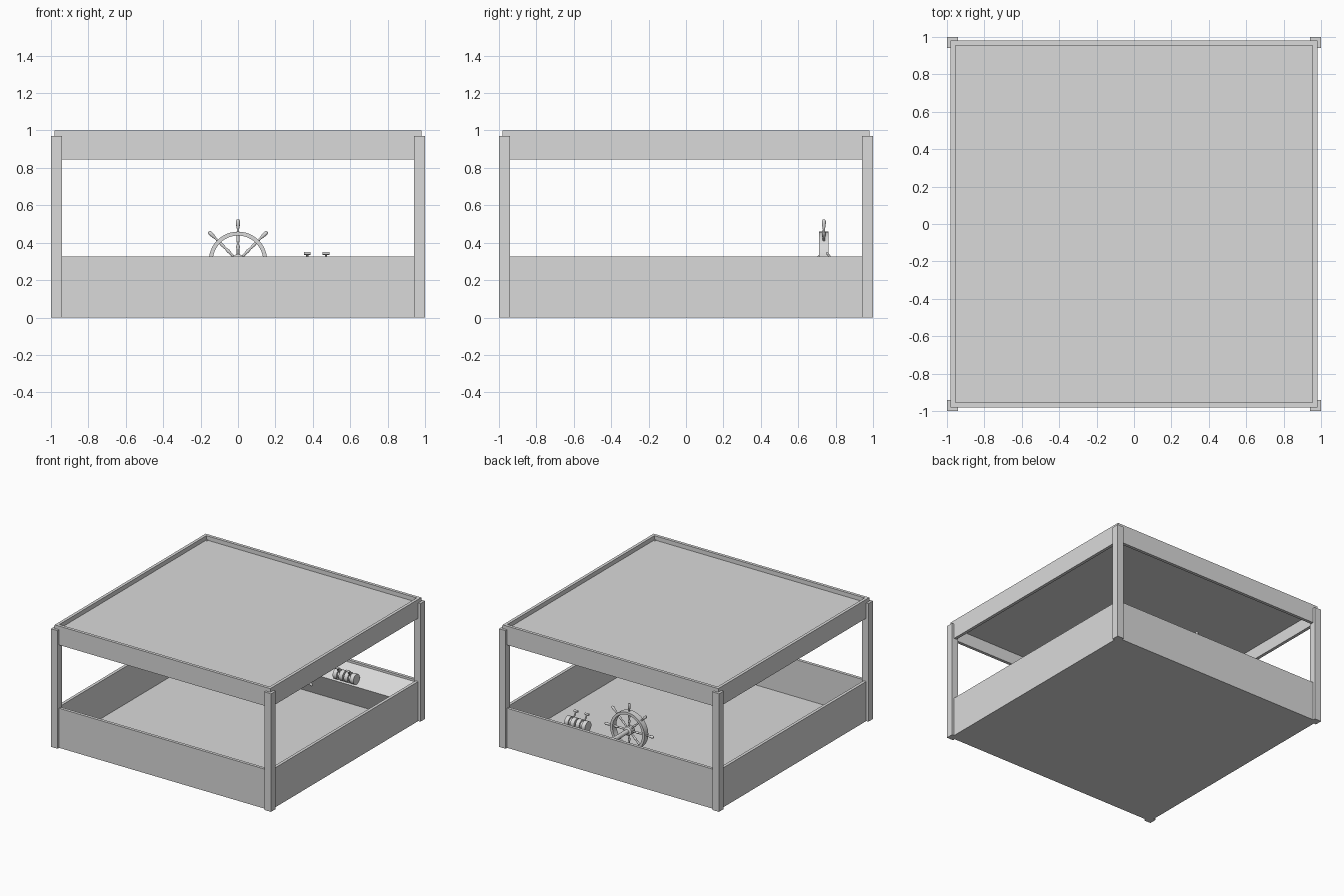
import bpy, bmesh, math
from mathutils import Matrix, Vector

if "Cube" in bpy.data.objects:
    bpy.data.objects.remove(bpy.data.objects["Cube"])

grey = bpy.data.materials.new("light_grey")
grey.diffuse_color = (0.7, 0.7, 0.7, 1)
grey.use_nodes = True
grey.node_tree.nodes["Principled BSDF"].inputs["Base Color"].default_value = grey.diffuse_color


def finish(name, bm, smooth=False):
    bmesh.ops.recalc_face_normals(bm, faces=bm.faces)
    me = bpy.data.meshes.new(name)
    bm.to_mesh(me)
    bm.free()
    me.materials.append(grey)
    ob = bpy.data.objects.new(name, me)
    bpy.context.collection.objects.link(ob)
    if smooth:
        bpy.context.view_layer.objects.active = ob
        ob.select_set(True)
        bpy.ops.object.shade_smooth_by_angle(angle=math.radians(40))
        ob.select_set(False)
    return ob


def add_box(bm, lo, hi):
    lo, hi = Vector(lo), Vector(hi)
    m = Matrix.Translation((lo + hi) / 2) @ Matrix.Diagonal((*(hi - lo), 1))
    bmesh.ops.create_cube(bm, size=1, matrix=m)


def box(name, lo, hi):
    bm = bmesh.new()
    add_box(bm, lo, hi)
    return finish(name, bm)


def add_lathe(bm, profile, origin, axis, n=16, closed=False):
    """Revolve (radius, height) points around an axis through origin."""
    m = Matrix.Translation(origin) @ Vector(axis).to_track_quat('Z', 'Y').to_matrix().to_4x4()
    rings = [[bm.verts.new(m @ Vector((r * math.cos(2 * math.pi * i / n),
                                       r * math.sin(2 * math.pi * i / n), h)))
              for i in range(n)] for r, h in profile]
    pairs = list(zip(rings, rings[1:]))
    if closed:
        pairs.append((rings[-1], rings[0]))
    else:
        bm.faces.new(rings[0])
        bm.faces.new(rings[-1])
    for a, b in pairs:
        for i in range(n):
            j = (i + 1) % n
            bm.faces.new((a[i], a[j], b[j], b[i]))


def frame(name, outer, inner, z0, z1):
    """Square ring of four wall strips."""
    bm = bmesh.new()
    rings = []
    for s, z in ((outer, z0), (outer, z1), (inner, z1), (inner, z0)):
        rings.append([bm.verts.new((x * s, y * s, z))
                      for x, y in ((-1, -1), (1, -1), (1, 1), (-1, 1))])
    for k in range(4):
        a, b = rings[k], rings[(k + 1) % 4]
        for i in range(4):
            j = (i + 1) % 4
            bm.faces.new((a[i], a[j], b[j], b[i]))
    return finish(name, bm)


# Cabin shell: floor, low walls, roof band and recessed roof
box("floor", (-.97, -.97, 0), (.97, .97, .02))
frame("lower_walls", .98, .955, 0, .325)
frame("roof_band", .98, .955, .845, 1.0)
box("roof_panel", (-.96, -.96, .945), (.96, .96, .965))

# Corner posts
for sx in (-1, 1):
    for sy in (-1, 1):
        a, b = sorted((sx * .94, sx)), sorted((sy * .94, sy))
        box("corner_post", (a[0], b[0], 0), (a[1], b[1], .97))

# Sloped control console along the back wall
bm = bmesh.new()
section = [(.96, .31), (.79, .215), (.87, .01), (.96, .01)]
ends = [[bm.verts.new((x, y, z)) for y, z in section] for x in (-.957, .957)]
for e in ends:
    bm.faces.new(e)
for i in range(4):
    j = (i + 1) % 4
    bm.faces.new((ends[0][i], ends[0][j], ends[1][j], ends[1][i]))
finish("control_console", bm)

# Steering wheel
C = Vector((0, .737, .303))
bm = bmesh.new()
add_lathe(bm, [(.156, -.025), (.156, .025), (.135, .025), (.135, -.025)],
          C, (0, 1, 0), 48, True)
finish("wheel_rim", bm, True)
bm = bmesh.new()
add_lathe(bm, [(.022, -.035), (.036, -.022), (.036, .022), (.018, .03), (.018, .22)],
          C, (0, 1, 0), 24)
finish("wheel_hub_and_shaft", bm, True)
bm = bmesh.new()
for k in range(8):
    t = k * math.pi / 4
    d = (math.sin(t), 0, math.cos(t))
    # inner spoke with turned bulges, then the grip outside the rim
    add_lathe(bm, [(.007, .02), (.007, .06), (.010, .075), (.006, .09),
                   (.009, .12), (.007, .14)], C, d, 10)
    add_lathe(bm, [(.007, .15), (.006, .170), (.008, .178), (.011, .198),
                   (.011, .212), (.006, .222)], C, d, 10)
finish("wheel_spokes", bm, True)

# Two engine levers: drums with a slot between discs and a T handle
for x in (.37, .47):
    o = Vector((x, .805, .27))
    bm = bmesh.new()
    add_lathe(bm, [(.042, -.044), (.042, -.010), (.030, -.010), (.030, .010),
                   (.042, .010), (.042, .044)], o, (1, 0, 0), 24)
    finish("lever_drum", bm, True)
    bm = bmesh.new()
    tip = Vector((x, .756, .343))
    d = tip - o
    add_lathe(bm, [(.006, .02), (.006, d.length)], o, d, 10)
    add_lathe(bm, [(.008, -.018), (.008, .018)], tip, (1, 0, 0), 12)
    finish("lever_handle", bm, True)
